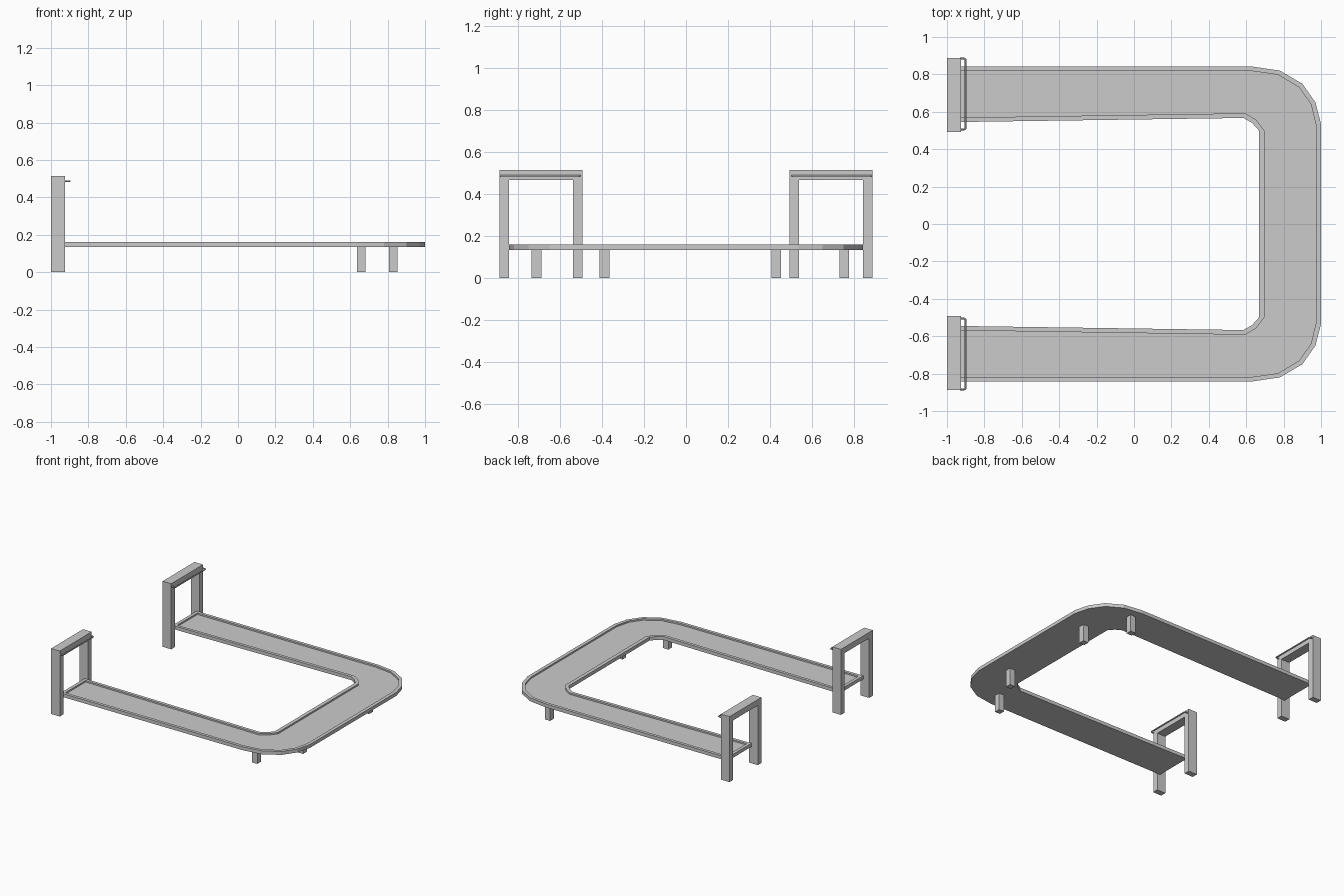
import bpy, bmesh
from mathutils import Vector

if "Cube" in bpy.data.objects:
    bpy.data.objects.remove(bpy.data.objects["Cube"])


def box(name, x0, x1, y0, y1, z0, z1):
    bm = bmesh.new()
    bmesh.ops.create_cube(bm, size=1)
    for v in bm.verts:
        v.co = Vector(((x0 + x1) / 2 + v.co.x * (x1 - x0),
                       (y0 + y1) / 2 + v.co.y * (y1 - y0),
                       (z0 + z1) / 2 + v.co.z * (z1 - z0)))
    return finish(name, bm)


def finish(name, bm):
    bmesh.ops.recalc_face_normals(bm, faces=bm.faces)
    me = bpy.data.meshes.new(name)
    bm.to_mesh(me)
    bm.free()
    ob = bpy.data.objects.new(name, me)
    bpy.context.collection.objects.link(ob)
    return ob


def mirrored_loop(half):
    return half + [(x, -y) for x, y in reversed(half)]


# U-shaped tray: outer outline and rim lip, both mirrored across y
outer = mirrored_loop([(1, .535), (.97, .65), (.9, .75), (.78, .82), (.63, .842), (-.95, .842),
                       (-.95, .545), (.585, .567), (.632, .54), (.668, .5)])
lip = mirrored_loop([(.973, .53), (.946, .64), (.883, .73), (.77, .798), (.628, .818), (-.925, .818),
                     (-.925, .569), (.594, .592), (.652, .558), (.697, .5)])
Z_BOTTOM, Z_TOP, Z_FLOOR = .134, .161, .149
bm = bmesh.new()
rings = [[bm.verts.new((x, y, z)) for x, y in pts]
         for pts, z in ((outer, Z_BOTTOM), (outer, Z_TOP), (lip, Z_TOP), (lip, Z_FLOOR))]
n = len(outer)
for a, b in zip(rings, rings[1:]):
    for i in range(n):
        j = (i + 1) % n
        bm.faces.new((a[i], a[j], b[j], b[i]))
# bottom and recessed floor as strips across the width
for ring in (rings[0], rings[3]):
    bm.faces.new(ring)
finish("tray", bm)

# Short support legs under the bend
for i, (x, y) in enumerate([(.659, .753), (.83, .43), (.83, -.388), (.659, -.712)]):
    box(f"support_leg_{i + 1}", x - .023, x + .023, y - .023, y + .023, 0, Z_BOTTOM)

# End portals: two posts, a top beam and a bent wire rail
for side, s in (("back", 1), ("front", -1)):
    for part, y0, y1 in (("inner", .493, .538), ("outer", .843, .888)):
        lo, hi = sorted((s * y0, s * y1))
        box(f"{side}_{part}_post", -1, -.925, lo, hi, 0, .468)
    lo, hi = sorted((s * .493, s * .888))
    box(f"{side}_top_beam", -1, -.925, lo, hi, .468, .514)

    cu = bpy.data.curves.new(f"{side}_wire_rail", 'CURVE')
    cu.dimensions = '3D'
    cu.bevel_depth = .005
    cu.bevel_resolution = 1
    cu.use_fill_caps = True
    pts = [(-.93, .506), (-.908, .506), (-.902, .508), (-.9, .514),
           (-.9, .876), (-.902, .882), (-.908, .884), (-.93, .884)]
    sp = cu.splines.new('POLY')
    sp.points.add(len(pts) - 1)
    for p, (x, y) in zip(sp.points, pts):
        p.co = (x, s * y, .487, 1)
    ob = bpy.data.objects.new(f"{side}_wire_rail", cu)
    bpy.context.collection.objects.link(ob)
